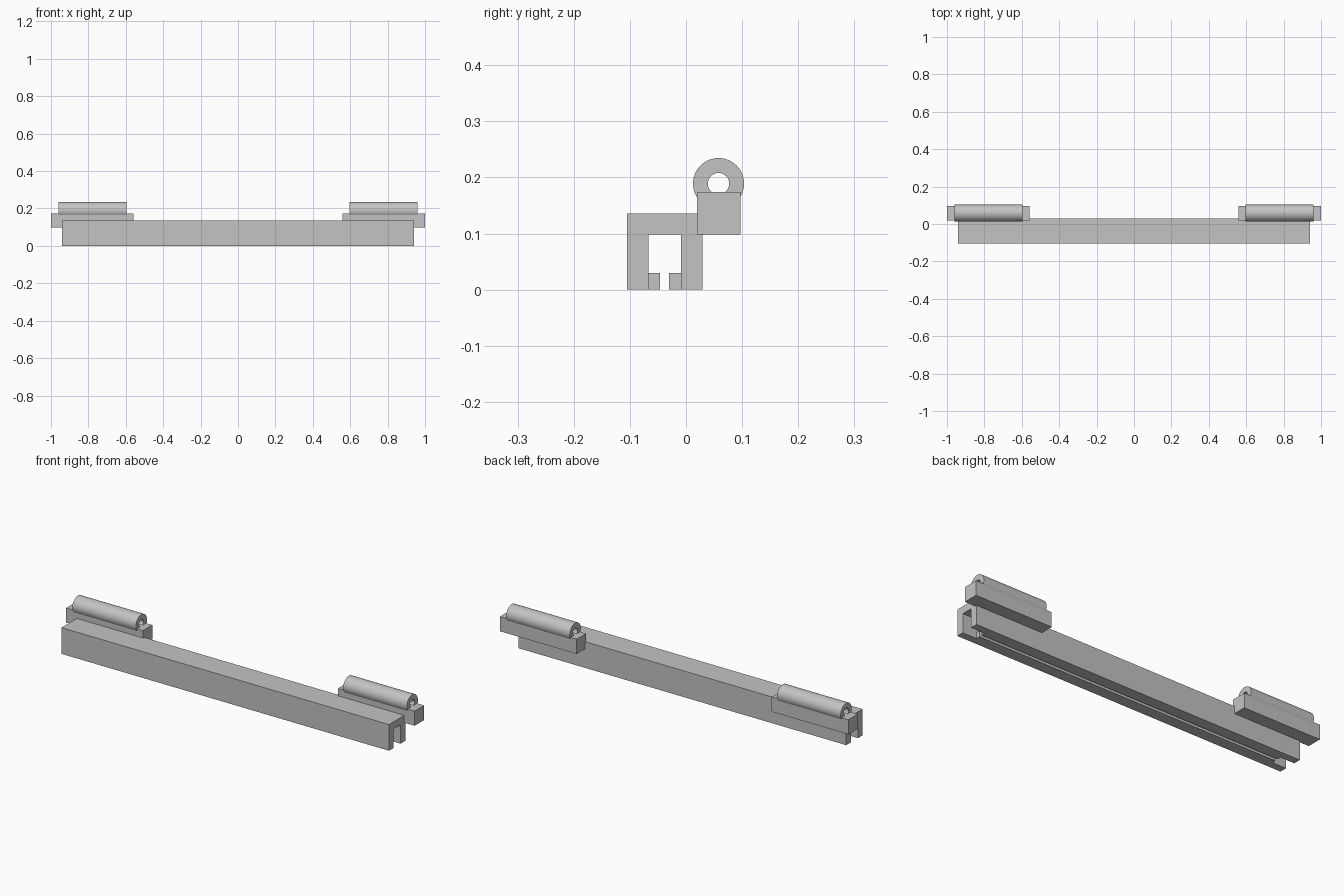
import bpy, bmesh
from math import cos, sin, tau, radians

cube = bpy.data.objects.get("Cube")
if cube:
    bpy.data.objects.remove(cube, do_unlink=True)

GREY = (0.55, 0.55, 0.55, 1.0)
grey = bpy.data.materials.new("plain grey")
grey.use_nodes = True
grey.diffuse_color = GREY
grey.node_tree.nodes["Principled BSDF"].inputs["Base Color"].default_value = GREY


def finish(name, bm):
    bmesh.ops.recalc_face_normals(bm, faces=bm.faces)
    mesh = bpy.data.meshes.new(name)
    bm.to_mesh(mesh)
    bm.free()
    mesh.materials.append(grey)
    obj = bpy.data.objects.new(name, mesh)
    bpy.context.collection.objects.link(obj)
    return obj


def extrude_profile(name, profile, x0, x1):
    """Sweep a closed (y, z) outline along x."""
    bm = bmesh.new()
    face = bm.faces.new([bm.verts.new((x0, y, z)) for y, z in profile])
    swept = bmesh.ops.extrude_face_region(bm, geom=[face])["geom"]
    verts = [v for v in swept if isinstance(v, bmesh.types.BMVert)]
    bmesh.ops.translate(bm, verts=verts, vec=(x1 - x0, 0, 0))
    return finish(name, bm)


def box(name, x0, x1, y0, y1, z0, z1):
    return extrude_profile(name, [(y0, z0), (y1, z0), (y1, z1), (y0, z1)], x0, x1)


def tube(name, x0, x1, y, z, outer, inner, sides=64):
    """Hollow cylinder along x, four rings joined in a loop."""
    bm = bmesh.new()
    rings = []
    for x, r in ((x0, outer), (x1, outer), (x1, inner), (x0, inner)):
        rings.append([bm.verts.new((x, y + r * cos(tau * i / sides), z + r * sin(tau * i / sides)))
                      for i in range(sides)])
    for k in range(4):
        a, b = rings[k], rings[(k + 1) % 4]
        for i in range(sides):
            j = (i + 1) % sides
            bm.faces.new((a[i], a[j], b[j], b[i]))
    obj = finish(name, bm)
    bpy.ops.object.select_all(action="DESELECT")
    obj.select_set(True)
    bpy.context.view_layer.objects.active = obj
    bpy.ops.object.shade_smooth_by_angle(angle=radians(30))
    return obj


# Channel rail, open underneath
FRONT, BACK, TOP = -0.105, 0.029, 0.136
IN_FRONT, IN_BACK, ROOF = -0.067, -0.009, 0.098
extrude_profile("channel_rail", [
    (FRONT, 0), (IN_FRONT, 0), (IN_FRONT, ROOF), (IN_BACK, ROOF),
    (IN_BACK, 0), (BACK, 0), (BACK, TOP), (FRONT, TOP)], -0.94, 0.94)

# Inner lips along the slot, stopping short of the rail ends
box("front_lip", -0.86, 0.86, IN_FRONT, -0.046, 0, 0.03)
box("back_lip", -0.86, 0.86, -0.03, IN_BACK, 0, 0.03)

# Mounting blocks and hinge tubes at both ends
for side, s in (("left", 1), ("right", -1)):
    bx = sorted((s * 0.56, s * 1.0))
    tx = sorted((s * 0.595, s * 0.96))
    box(side + "_block", *bx, 0.02, 0.097, 0.098, 0.174)
    tube(side + "_hinge_tube", *tx, 0.058, 0.189, 0.0455, 0.019)
